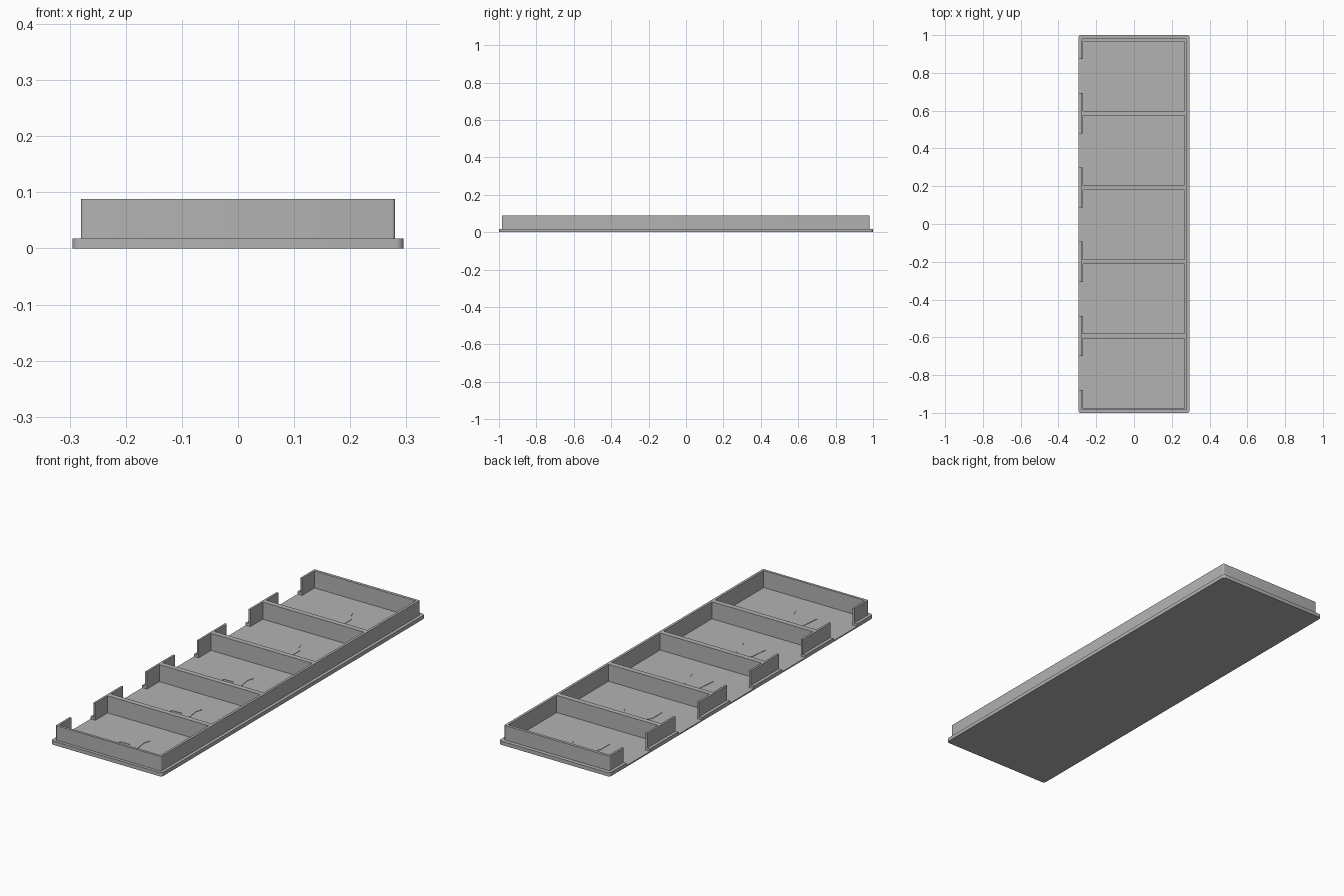
import bpy, bmesh, math
from mathutils import Vector

if "Cube" in bpy.data.objects:
    bpy.data.objects.remove(bpy.data.objects["Cube"], do_unlink=True)

grey = bpy.data.materials.new("plain grey")
grey.use_nodes = True
colour = (0.45, 0.45, 0.45, 1)
grey.diffuse_color = colour
grey.node_tree.nodes["Principled BSDF"].inputs["Base Color"].default_value = colour

FLOOR, LIP, TOP = 0.006, 0.018, 0.088
PITCH, MID, COUNT = 0.393, -0.003, 5


def finish(name, bm):
    bmesh.ops.recalc_face_normals(bm, faces=bm.faces)
    mesh = bpy.data.meshes.new(name)
    bm.to_mesh(mesh)
    bm.free()
    mesh.materials.append(grey)
    obj = bpy.data.objects.new(name, mesh)
    bpy.context.collection.objects.link(obj)
    return obj


def block(name, lo, hi, radius=0):
    """Box between two corners, with optional rounded upright edges."""
    lo, hi = Vector(lo), Vector(hi)
    bm = bmesh.new()
    bmesh.ops.create_cube(bm, size=1)
    for v in bm.verts:
        v.co = (lo + hi) / 2 + v.co * (hi - lo)
    if radius:
        upright = [e for e in bm.edges
                   if abs(e.verts[0].co.z - e.verts[1].co.z) > 1e-4]
        bmesh.ops.bevel(bm, geom=upright, offset=radius, segments=5,
                        profile=0.5, affect='EDGES')
    return finish(name, bm)


def plate(name, outline, centre, thickness):
    """Thin silhouette plate lying on the floor."""
    bm = bmesh.new()
    verts = [bm.verts.new((centre[0] + x, centre[1] + y, FLOOR - 0.001))
             for x, y in outline]
    face = bm.faces.new(verts)
    ext = bmesh.ops.extrude_face_region(bm, geom=[face])
    for v in ext["geom"]:
        if isinstance(v, bmesh.types.BMVert):
            v.co.z += thickness + 0.001
    return finish(name, bm)


# Base slab and wall block
base = block("base_tray", (-0.295, -1, 0), (0.295, 1, LIP), 0.014)
walls = block("compartment_walls", (-0.28, -0.985, LIP), (0.28, 0.981, TOP), 0.006)

# Cutters: a pocket and a side opening for each compartment
centres = [MID + PITCH * (i - (COUNT - 1) / 2) for i in range(COUNT)]
cutters = []
for y in centres:
    cutters.append(block("pocket_cutter", (-0.27, y - 0.184, FLOOR),
                         (0.268, y + 0.184, 0.2)))
    cutters.append(block("opening_cutter", (-0.4, y - 0.09, FLOOR),
                         (-0.2, y + 0.09, 0.2)))

for part in (base, walls):
    for cutter in cutters:
        mod = part.modifiers.new("cut", 'BOOLEAN')
        mod.operation, mod.solver, mod.object = 'DIFFERENCE', 'EXACT', cutter
    bpy.context.view_layer.update()
    cut = bpy.data.meshes.new_from_object(
        part.evaluated_get(bpy.context.evaluated_depsgraph_get()))
    part.modifiers.clear()
    part.data = cut
for cutter in cutters:
    bpy.data.objects.remove(cutter, do_unlink=True)

# Shallow silhouettes on the floor of each compartment
lobed = [(-.08, -.05), (-.03, -.06), (-.02, -.03), (.03, -.03), (.04, -.06),
         (.08, -.05), (.07, .02), (.08, .05), (.03, .06), (.01, .04),
         (-.03, .06), (-.07, .04)]
boxy = [(-.08, -.05), (.08, -.05), (.08, .01), (.06, .03), (.05, .06),
        (-.04, .06), (-.07, .04), (-.08, .02)]
for i, y in enumerate(centres):
    plate(f"floor_relief_{i + 1}", lobed if i < 3 else boxy, (-0.03, y), 0.002)

# Smooth the rounded corners, keep the other edges sharp
bpy.ops.object.select_all(action='DESELECT')
for part in (base, walls):
    part.select_set(True)
bpy.context.view_layer.objects.active = base
bpy.ops.object.shade_smooth_by_angle(angle=math.radians(30))
